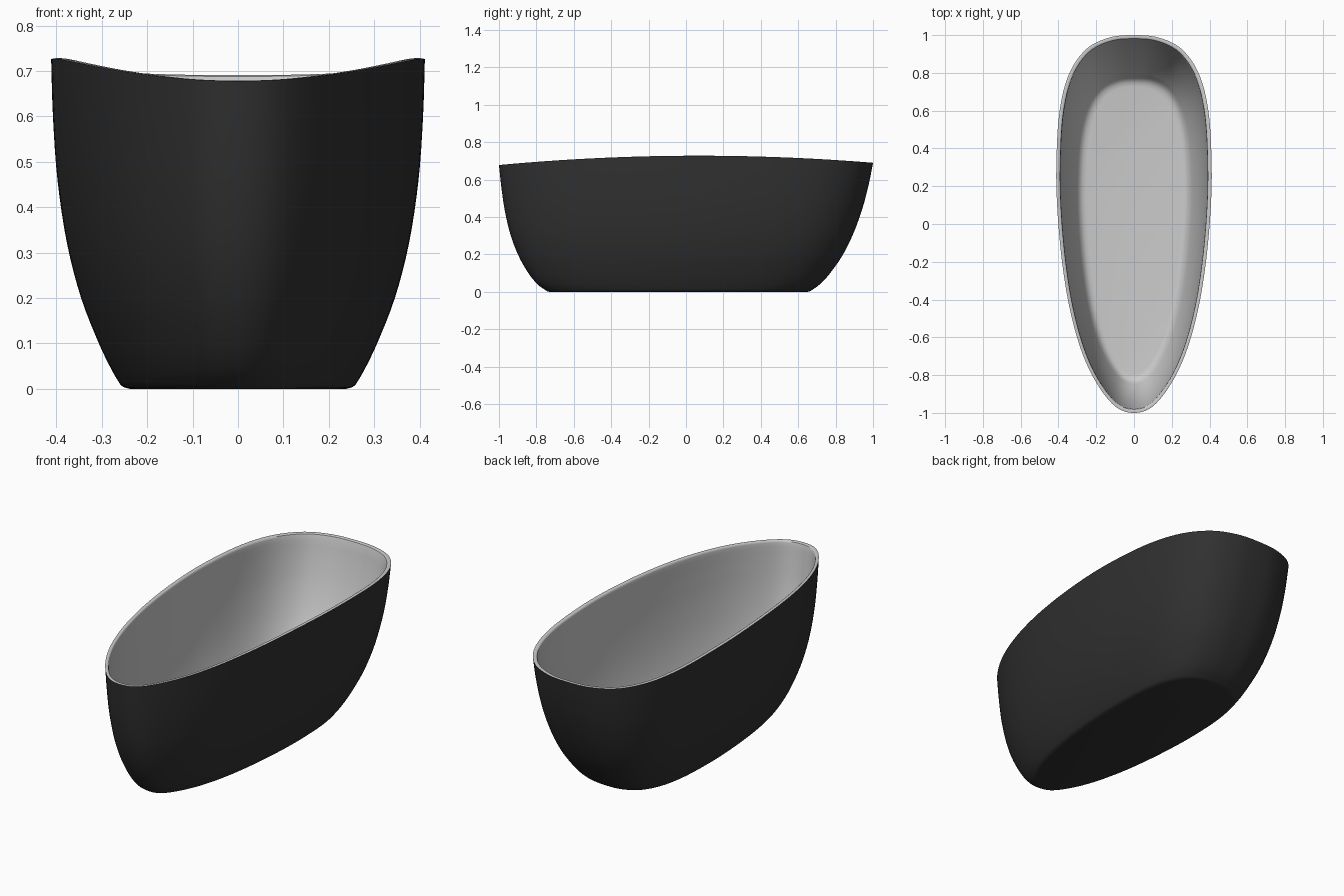
import bpy, bmesh

if "Cube" in bpy.data.objects:
    bpy.data.objects.remove(bpy.data.objects["Cube"])


def spline(pts, n):
    """Catmull-Rom through the points, n steps per span."""
    out = []
    for i in range(len(pts) - 1):
        p1, p2 = pts[i], pts[i + 1]
        p0 = pts[i - 1] if i else [2 * a - b for a, b in zip(p1, p2)]
        p3 = pts[i + 2] if i + 2 < len(pts) else [2 * b - a for a, b in zip(p1, p2)]
        for k in range(n):
            t = k / n
            out.append([0.5 * (2 * b + (c - a) * t + (2 * a - 5 * b + 4 * c - d) * t * t
                               + (3 * b - a - 3 * c + d) * t ** 3)
                        for a, b, c, d in zip(p0, p1, p2, p3)])
    return out + [list(pts[-1])]


# Egg-shaped rim outline, right half, with one mirrored point at each end
half = [(-0.13, 0.987), (0, 1), (0.13, 0.987), (0.253, 0.925), (0.345, 0.79), (0.394, 0.59), (0.41, 0.32),
        (0.405, 0.08), (0.38, -0.2), (0.339, -0.45), (0.278, -0.67), (0.199, -0.84),
        (0.1, -0.965), (0, -1), (-0.1, -0.965)]
right = spline(half, 6)[6:-6]
outline = right + [(-x, y) for x, y in right[-2:0:-1]]

# Wall profile: height, half width, front reach, back reach
profile = spline([(0.008, 0.258, 0.75, 0.67), (0.04, 0.277, 0.793, 0.715), (0.1, 0.306, 0.842, 0.77),
                  (0.2, 0.345, 0.897, 0.838), (0.32, 0.376, 0.94, 0.895), (0.46, 0.397, 0.97, 0.943),
                  (0.6, 0.407, 0.988, 0.977), (0.727, 0.411, 1.0, 1.0)], 4)


def ring(bm, level):
    h, w, f, b = level
    verts = []
    for x, y in outline:
        rim = 0.727 + 0.006 * y - 0.043 * y * y
        z = h + (rim - 0.727) * (h / 0.727) ** 2
        verts.append(bm.verts.new((x * w / 0.41, (b - f) / 2 + y * (b + f) / 2, z)))
    return verts


def loft(name, levels, cap, color=None):
    """Skin the rings and close one end."""
    bm = bmesh.new()
    rings = [ring(bm, l) for l in levels]
    n = len(outline)
    for a, b in zip(rings, rings[1:]):
        for i in range(n):
            j = (i + 1) % n
            bm.faces.new((a[i], a[j], b[j], b[i]))
    bm.faces.new(rings[cap])
    bmesh.ops.recalc_face_normals(bm, faces=bm.faces)
    # outer shell faces outward, basin faces inward and up
    bm.faces.ensure_lookup_table()
    if (bm.faces[-1].normal.z > 0) != (cap == -1):
        bmesh.ops.reverse_faces(bm, faces=bm.faces)
    me = bpy.data.meshes.new(name)
    bm.to_mesh(me)
    bm.free()
    ob = bpy.data.objects.new(name, me)
    bpy.context.collection.objects.link(ob)
    if color:
        mat = bpy.data.materials.new(name)
        mat.diffuse_color = color
        mat.use_nodes = True
        mat.node_tree.nodes["Principled BSDF"].inputs["Base Color"].default_value = mat.diffuse_color
        me.materials.append(mat)
    bpy.ops.object.select_all(action='DESELECT')
    ob.select_set(True)
    bpy.context.view_layer.objects.active = ob
    bpy.ops.object.shade_smooth_by_angle(angle=0.7)
    return ob


def inset(level, d, dz=0.0):
    h, w, f, b = level
    return (h + dz, w - d, f - d, b - d)


# Dark outer shell with flat base and small foot fillet
foot = [inset(profile[0], 0.02, -0.008), inset(profile[0], 0.008, -0.005)]
loft("outer_shell", foot + profile, 0, (0.03, 0.03, 0.03, 1))

# Grey basin: flat rim, inner wall, rounded floor
top = profile[-1]
lip = [top, inset(top, 0.006, 0.001), inset(top, 0.015, 0.001), inset(top, 0.019, -0.002), inset(top, 0.021, -0.01)]
wall = [inset(p, 0.021) for p in reversed(profile[:-1]) if p[0] > 0.14]
low = wall[-1]
floor = [inset(low, 0.008, -0.016), inset(low, 0.02, -0.03), inset(low, 0.035, -0.039), inset(low, 0.055, -0.042)]
loft("inner_basin", lip + wall + floor, -1)
